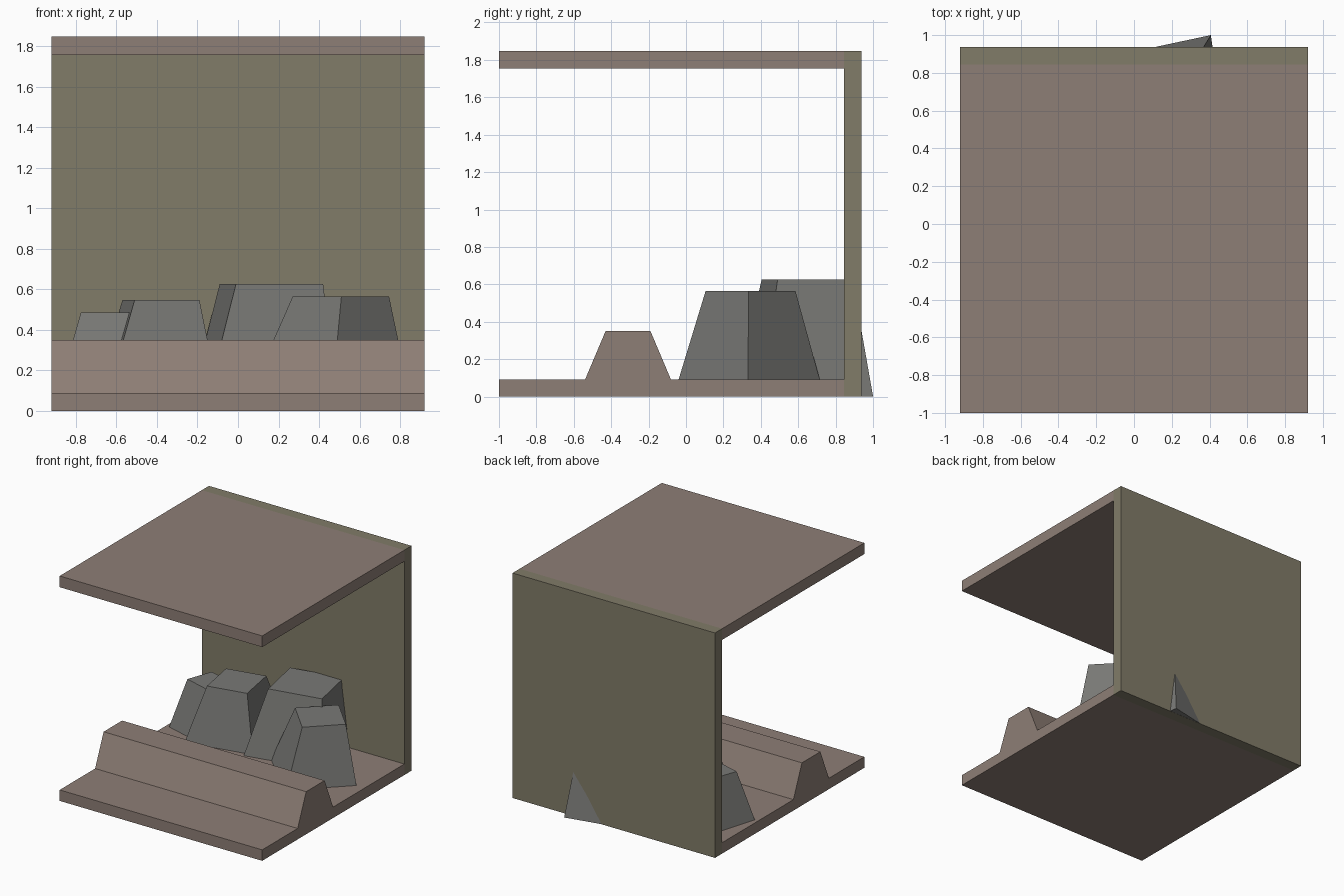
import bpy

if "Cube" in bpy.data.objects:
    bpy.data.objects.remove(bpy.data.objects["Cube"])

W = 0.92  # half width of the diorama


def material(name, rgb):
    m = bpy.data.materials.new(name)
    m.diffuse_color = (*rgb, 1)
    m.use_nodes = True
    m.node_tree.nodes["Principled BSDF"].inputs["Base Color"].default_value = m.diffuse_color
    return m


earth = material("earth", (0.27, 0.21, 0.18))
olive = material("olive", (0.22, 0.20, 0.14))
stone = material("stone", (0.19, 0.19, 0.18))


def loft(name, a, b, mat):
    """Solid between two matching outlines."""
    n = len(a)
    faces = [tuple(reversed(range(n))), tuple(range(n, 2 * n))]
    faces += [(i, (i + 1) % n, n + (i + 1) % n, n + i) for i in range(n)]
    me = bpy.data.meshes.new(name)
    me.from_pydata(list(a) + list(b), [], faces)
    me.materials.append(mat)
    ob = bpy.data.objects.new(name, me)
    bpy.context.collection.objects.link(ob)
    return ob


def extrude_x(name, profile, mat):
    return loft(name, [(-W, y, z) for y, z in profile],
                [(W, y, z) for y, z in profile], mat)


def rock(name, base, top, height):
    """Tapered four-sided boulder; each outline is three corners of a parallelogram."""
    def ring(pts, z):
        a, b, d = pts
        c = (b[0] + d[0] - a[0], b[1] + d[1] - a[1])
        return [(x, y, z) for x, y in (a, b, c, d)]
    return loft(name, ring(base, 0.001), ring(top, height), stone)


# floor with raised ridge, back wall and ceiling
extrude_x("floor_with_ridge", [(-1, 0), (0.845, 0), (0.845, 0.09), (-0.08, 0.09),
                               (-0.19, 0.35), (-0.43, 0.35), (-0.54, 0.09), (-1, 0.09)], earth)
extrude_x("back_wall", [(0.845, 0), (0.937, 0), (0.937, 1.847), (0.845, 1.847)], olive)
extrude_x("ceiling", [(-1, 1.755), (0.845, 1.755), (0.845, 1.847), (-1, 1.847)], earth)

# boulders: front-left, front-right and back-left corners
rock("far_left_rock", [(-0.915, 0.36), (-0.50, 0.24), (-0.79, 0.77)],
     [(-0.775, 0.45), (-0.535, 0.38), (-0.70, 0.66)], 0.485)
rock("left_rock", [(-0.665, 0.20), (-0.08, 0.32), (-0.735, 0.78)],
     [(-0.51, 0.325), (-0.19, 0.39), (-0.57, 0.66)], 0.547)
rock("large_rock", [(-0.167, 0.26), (0.49, 0.40), (-0.25, 0.86)],
     [(-0.01, 0.405), (0.42, 0.49), (-0.09, 0.805)], 0.627)
rock("right_rock", [(0.457, -0.067), (0.863, 0.33), (0.02, 0.343)],
     [(0.51, 0.105), (0.745, 0.335), (0.27, 0.355)], 0.565)
